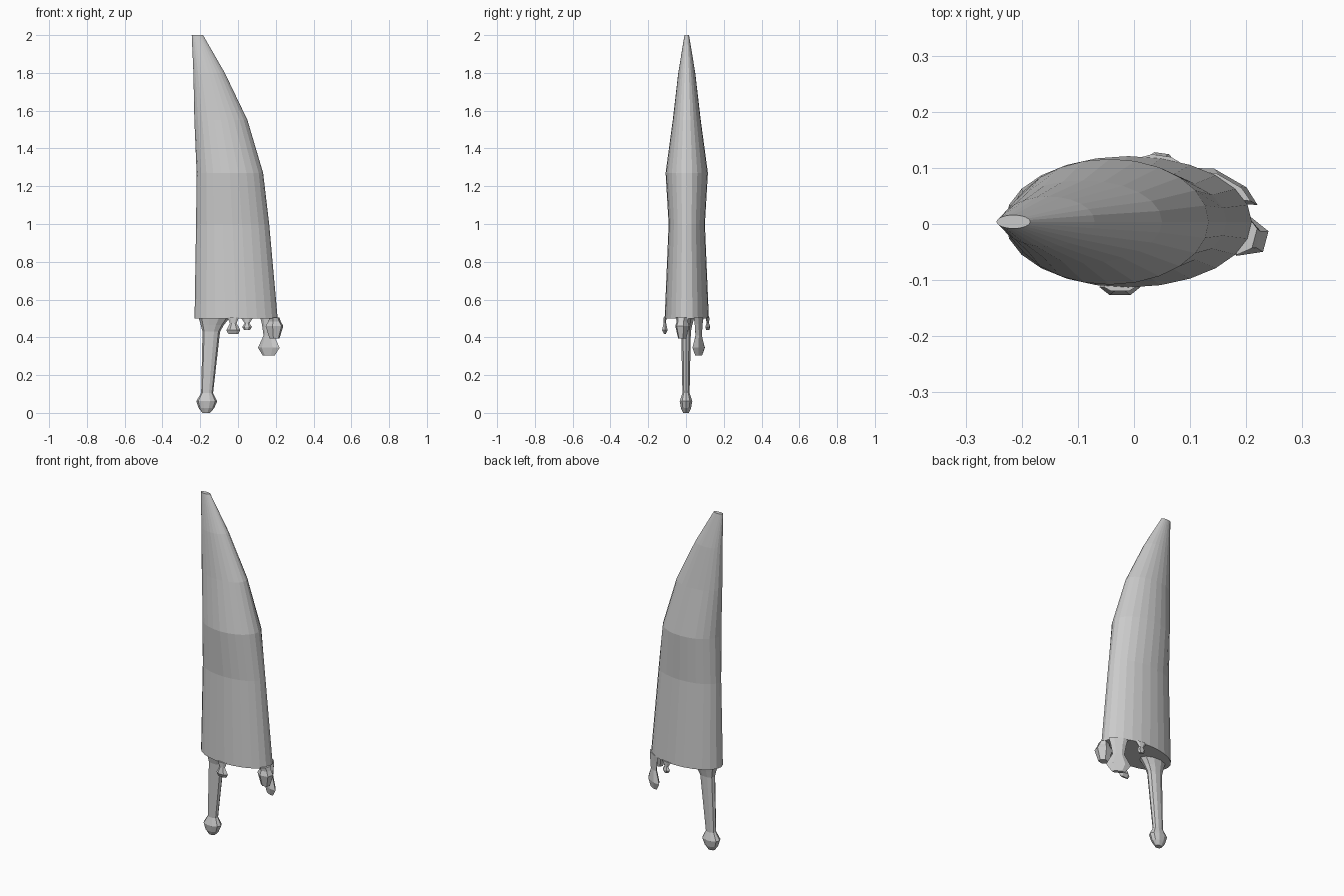
import bpy, bmesh, math
from mathutils import Matrix


def loft(name, rings, sides, matrix=Matrix()):
    """Closed skin through elliptical rings: (z, x centre, y centre, x radius, y radius)."""
    bm = bmesh.new()
    loops = []
    for z, cx, cy, rx, ry in rings:
        loop = []
        for i in range(sides):
            a = 2 * math.pi * i / sides
            loop.append(bm.verts.new((cx + rx * math.cos(a), cy + ry * math.sin(a), z)))
        loops.append(loop)
    for lo, hi in zip(loops, loops[1:]):
        for i in range(sides):
            j = (i + 1) % sides
            bm.faces.new((lo[i], lo[j], hi[j], hi[i]))
    bm.faces.new(loops[0][::-1])
    bm.faces.new(loops[-1])
    bm.transform(matrix)
    bmesh.ops.recalc_face_normals(bm, faces=bm.faces)
    mesh = bpy.data.meshes.new(name)
    bm.to_mesh(mesh)
    bm.free()
    obj = bpy.data.objects.new(name, mesh)
    bpy.context.collection.objects.link(obj)
    return obj


# Curved tapering body: z, left x, right x, half depth
body_profile = [
    (0.50, -0.230, 0.210, 0.117),
    (1.00, -0.222, 0.165, 0.096),
    (1.27, -0.219, 0.133, 0.112),
    (1.55, -0.231, 0.050, 0.074),
    (1.80, -0.236, -0.070, 0.045),
    (2.00, -0.245, -0.185, 0.012),
]
loft("body", [(z, (l + r) / 2, 0.004, (r - l) / 2, d) for z, l, r, d in body_profile], 24)

# Stick with a rounded knob at the foot and a flare under the body
stick_profile = [
    (0.000, -0.188, -0.148, 0.016),
    (0.025, -0.208, -0.126, 0.028),
    (0.062, -0.221, -0.110, 0.035),
    (0.105, -0.195, -0.132, 0.020),
    (0.430, -0.188, -0.095, 0.027),
    (0.465, -0.197, -0.075, 0.035),
    (0.502, -0.208, -0.045, 0.045),
]
loft("stick", [(z, (l + r) / 2, 0.0, (r - l) / 2, d) for z, l, r, d in stick_profile], 10)


def drip(name, x, y, turn, rings):
    """Hanging drop; rings are (z, half width along the rim, half thickness)."""
    place = Matrix.Translation((x, y, 0)) @ Matrix.Rotation(math.radians(turn), 4, 'Z')
    loft(name, [(z, 0, 0, w, t) for z, w, t in rings], 6, place)


# Drips along the lower rim
drip("front_drip", -0.025, -0.112, 0,
     [(0.418, 0.026, 0.005), (0.438, 0.037, 0.017), (0.475, 0.018, 0.008), (0.505, 0.030, 0.009)])
drip("back_drip", 0.048, 0.115, -8,
     [(0.438, 0.015, 0.008), (0.455, 0.026, 0.013), (0.475, 0.013, 0.007), (0.505, 0.034, 0.008)])
drip("long_drip", 0.163, 0.067, -30,
     [(0.303, 0.036, 0.012), (0.345, 0.066, 0.020), (0.410, 0.032, 0.012), (0.470, 0.042, 0.014),
      (0.505, 0.052, 0.014)])
drip("end_drip", 0.193, -0.020, 75,
     [(0.393, 0.022, 0.028), (0.460, 0.038, 0.050), (0.485, 0.030, 0.034), (0.505, 0.036, 0.026)])
